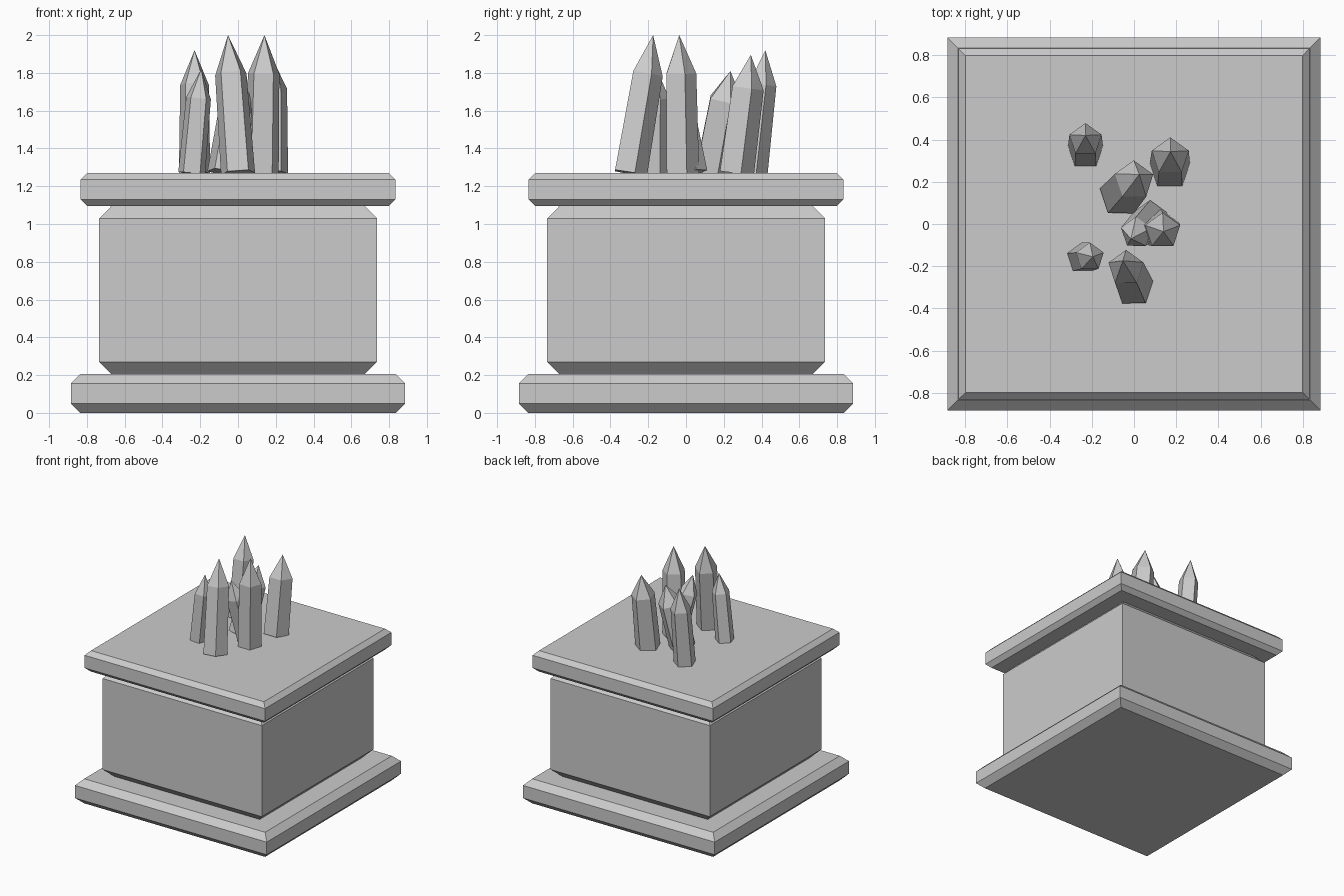
import bpy, bmesh
from mathutils import Vector

if "Cube" in bpy.data.objects:
    bpy.data.objects.remove(bpy.data.objects["Cube"])


def finish(bm, name):
    bmesh.ops.recalc_face_normals(bm, faces=bm.faces)
    me = bpy.data.meshes.new(name)
    bm.to_mesh(me)
    bm.free()
    ob = bpy.data.objects.new(name, me)
    bpy.context.collection.objects.link(ob)
    return ob


def chamfered_slab(name, half, z0, z1, c):
    """Square slab with chamfered top and bottom rims, sharp vertical corners."""
    bm = bmesh.new()
    rings = []
    for h, z in ((half - c, z0), (half, z0 + c), (half, z1 - c), (half - c, z1)):
        rings.append([bm.verts.new((sx * h, sy * h, z))
                      for sx, sy in ((-1, -1), (1, -1), (1, 1), (-1, 1))])
    for a, b in zip(rings, rings[1:]):
        for i in range(4):
            j = (i + 1) % 4
            bm.faces.new((a[i], a[j], b[j], b[i]))
    bm.faces.new(rings[0][::-1])
    bm.faces.new(rings[-1])
    return finish(bm, name)


def crystal(name, base, tip, r):
    """Five-sided shard leaning from its base point to its tip."""
    base, tip = Vector(base), Vector(tip)
    axis = tip - base
    length = axis.length
    rot = Vector((0, 0, 1)).rotation_difference(axis)
    bm = bmesh.new()
    rings = []
    for radius, t in ((r, 0.0), (r * 0.92, 0.72)):
        ring = bmesh.ops.create_circle(bm, segments=5, radius=radius)["verts"]
        # turn so that one corner points to the back
        top = max(ring, key=lambda v: v.co.y).co.xy
        turn = Vector((top.x, top.y, 0)).rotation_difference(Vector((0, 1, 0)))
        for v in ring:
            v.co = turn @ v.co
            v.co.z = length * t
        rings.append(ring)
    apex = bm.verts.new((0, 0, length))
    a, b = rings
    for i in range(5):
        j = (i + 1) % 5
        bm.faces.new((a[i], a[j], b[j], b[i]))
        bm.faces.new((b[i], b[j], apex))
    bm.faces.new(a)
    ob = finish(bm, name)
    ob.rotation_mode = 'QUATERNION'
    ob.rotation_quaternion = rot
    ob.location = base
    return ob


# Pedestal
chamfered_slab("pedestal_base", 0.885, 0.0, 0.205, 0.05)
chamfered_slab("pedestal_body", 0.735, 0.205, 1.095, 0.065)
chamfered_slab("pedestal_cap", 0.833, 1.095, 1.27, 0.035)

# Crystals: base x, base y, tip x, tip y, tip z, radius
CRYSTALS = [
    (-0.23, 0.345, -0.23, 0.42, 1.92, 0.087),
    (0.17, 0.26, 0.173, 0.343, 1.895, 0.10),
    (-0.063, 0.135, 0.025, 0.235, 1.81, 0.105),
    (0.0, -0.30, -0.053, -0.174, 2.0, 0.095),
    (0.125, -0.025, 0.14, -0.036, 2.0, 0.095),
    (0.078, 0.03, -0.015, -0.07, 1.79, 0.084),
    (-0.245, -0.162, -0.195, -0.155, 1.82, 0.075),
]
for n, (bx, by, tx, ty, tz, r) in enumerate(CRYSTALS, 1):
    crystal(f"crystal_{n}", (bx, by, 1.27), (tx, ty, tz), r)
